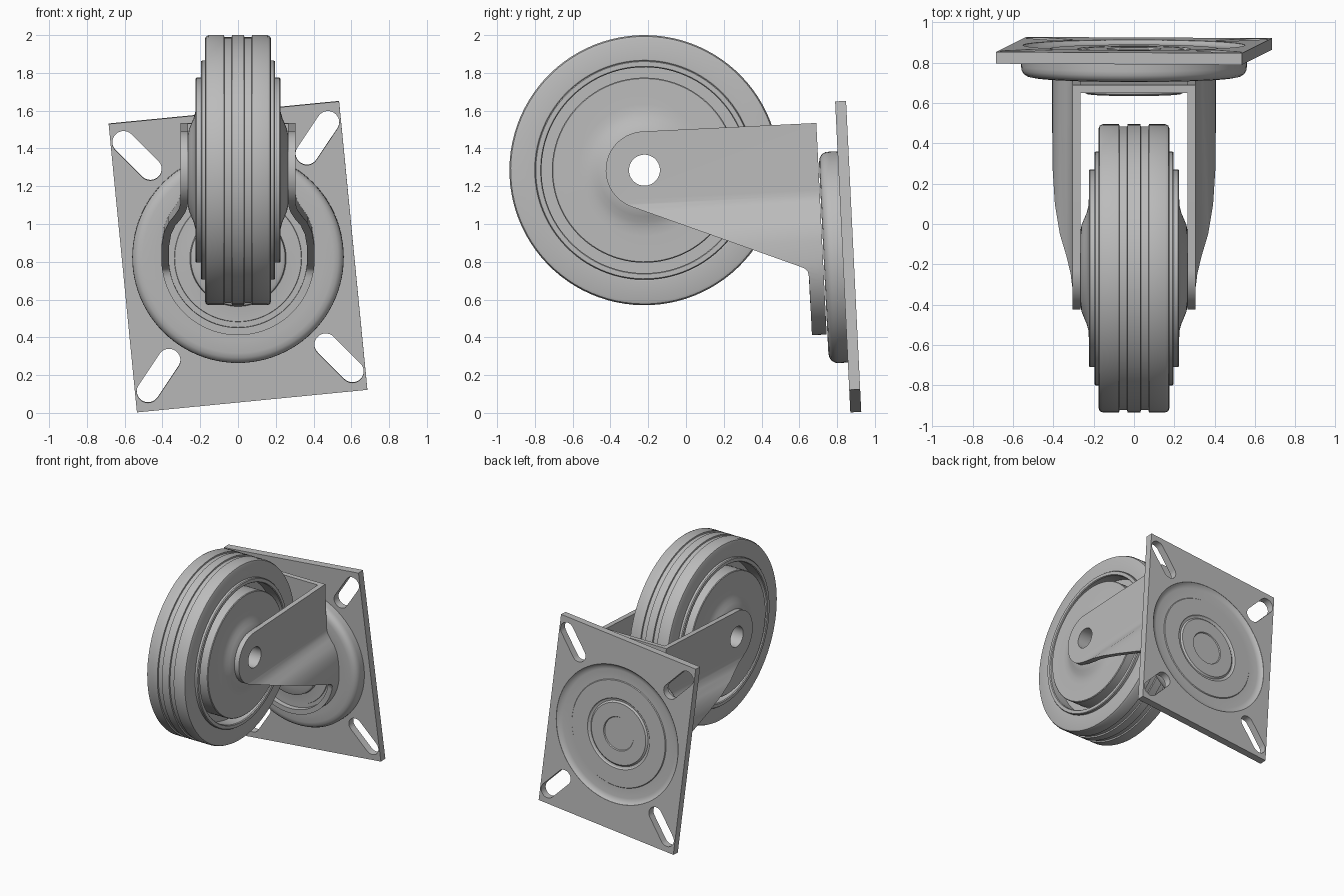
import bpy, bmesh
from math import sin, cos, radians, pi
from mathutils import Matrix, Vector

cube = bpy.data.objects.get("Cube")
if cube:
    bpy.data.objects.remove(cube)

grey = bpy.data.materials.new("steel_grey")
grey.use_nodes = True
COLOUR = (0.5, 0.5, 0.5, 1)
grey.diffuse_color = COLOUR
grey.node_tree.nodes["Principled BSDF"].inputs["Base Color"].default_value = COLOUR

# Frames: wheel centre tilted back a little, swivel axis below it, plate turned on that axis
BASE = Matrix.Translation((0, -0.22, 1.285)) @ Matrix.Rotation(radians(2.8), 4, 'X')
DROP = -0.51
SWIVEL = BASE @ Matrix.Translation((0, 0, DROP))
PLATE = SWIVEL @ Matrix.Rotation(radians(-5.6), 4, 'Y')


def finish(name, bm, frame):
    bmesh.ops.remove_doubles(bm, verts=bm.verts, dist=1e-5)
    bmesh.ops.recalc_face_normals(bm, faces=bm.faces)
    mesh = bpy.data.meshes.new(name)
    bm.to_mesh(mesh)
    bm.free()
    mesh.materials.append(grey)
    ob = bpy.data.objects.new(name, mesh)
    ob.matrix_world = frame
    bpy.context.collection.objects.link(ob)
    return ob


def lathe(name, profile, axis, frame, closed=False):
    """Spin (radius, along) points about the X or Y axis."""
    bm = bmesh.new()
    vs = [bm.verts.new((a, 0, r) if axis == 'X' else (0, a, r)) for r, a in profile]
    pairs = list(zip(vs, vs[1:])) + ([(vs[-1], vs[0])] if closed else [])
    edges = [bm.edges.new(p) for p in pairs]
    direction = (1, 0, 0) if axis == 'X' else (0, 1, 0)
    bmesh.ops.spin(bm, geom=vs + edges, cent=(0, 0, 0), axis=direction,
                   angle=2 * pi, steps=96, use_merge=False)
    return finish(name, bm, frame)


def prism(name, outline, axis, start, end, frame):
    """Extrude a flat outline along X (points are y, z) or Y (points are x, z)."""
    bm = bmesh.new()
    face = bm.faces.new([bm.verts.new((start, u, v) if axis == 'X' else (u, start, v))
                         for u, v in outline])
    out = bmesh.ops.extrude_face_region(bm, geom=[face])
    move = Vector((end - start, 0, 0) if axis == 'X' else (0, end - start, 0))
    bmesh.ops.translate(bm, vec=move, verts=[g for g in out['geom']
                                             if isinstance(g, bmesh.types.BMVert)])
    return finish(name, bm, frame)


def arc(cx, cz, r, a0, a1, n):
    return [(cx + r * cos(radians(a0 + (a1 - a0) * i / n)),
             cz + r * sin(radians(a0 + (a1 - a0) * i / n))) for i in range(n + 1)]


def boolean(ob, cutter, operation):
    mod = ob.modifiers.new("cut", 'BOOLEAN')
    mod.operation, mod.object, mod.solver = operation, cutter, 'EXACT'
    bpy.context.view_layer.update()
    bpy.context.view_layer.objects.active = ob
    bpy.ops.object.modifier_apply(modifier=mod.name)
    bpy.data.objects.remove(cutter)


parts = []

# Tyre with two shallow tread grooves
half = [(0.57, 0.165), (0.585, 0.175), (0.695, 0.175), (0.708, 0.17), (0.715, 0.155),
        (0.715, 0.074), (0.704, 0.072), (0.704, 0.034), (0.715, 0.032)]
parts.append(lathe("tyre", half + [(r, -x) for r, x in reversed(half)], 'X', BASE, True))

# Wheel core: bored hub, domed disc, recessed channel and rim lip
half = [(0.083, 0.265), (0.19, 0.265), (0.215, 0.26), (0.245, 0.248), (0.275, 0.235),
        (0.31, 0.226), (0.35, 0.224), (0.485, 0.224), (0.49, 0.219), (0.49, 0.09),
        (0.545, 0.09), (0.545, 0.19), (0.55, 0.197), (0.575, 0.197), (0.58, 0.19),
        (0.58, 0.16)]
parts.append(lathe("wheel_core", half + [(r, -x) for r, x in reversed(half)], 'X', BASE, True))

# Fork: pressed sheet following a flared U, trimmed to the side profile
side = [(0.285, 0.22), (0.285, -0.15), (0.286, -0.18), (0.296, -0.215), (0.32, -0.255),
        (0.35, -0.295), (0.373, -0.35), (0.384, -0.42)]
path = side + arc(0, DROP, 0.386, 0, -180, 40) + [(-x, z) for x, z in reversed(side)]
outer, inner = [], []
for i, p in enumerate(path):
    a, b = path[max(i - 1, 0)], path[min(i + 1, len(path) - 1)]
    t = Vector((b[0] - a[0], b[1] - a[1])).normalized()
    outer.append((p[0] - t.y * 0.02, p[1] + t.x * 0.02))
    inner.append((p[0] + t.y * 0.02, p[1] - t.x * 0.02))
fork = prism("fork", outer + inner[::-1], 'Y', -0.3, 0.921, BASE)
trim = [(0.93, 0.205)] + arc(0, 0, 0.205, 90, 247.6, 32)
trim += [(0.80, -0.551), (0.825, -0.563), (0.838, -0.58), (0.843, -0.61),
         (0.843, -0.95), (0.93, -0.95)]
boolean(fork, prism("trim", trim, 'X', -0.6, 0.6, BASE), 'INTERSECT')
boolean(fork, prism("axle_hole", arc(0, 0, 0.082, 0, 352.5, 47), 'X', -0.6, 0.6, BASE),
        'DIFFERENCE')
parts.append(fork)

# Fork web closing the back of the U
web = [(x, min(z, 0.205)) for x, z in path]
parts.append(prism("fork_web", web, 'Y', 0.882, 0.9205, BASE))

# Raised centre of the fork web
parts.append(lathe("pivot_boss", [(0, 0.852), (0.13, 0.852), (0.14, 0.842), (0.235, 0.842),
                                  (0.25, 0.85), (0.255, 0.872), (0.30, 0.876),
                                  (0.335, 0.876), (0.34, 0.89), (0, 0.89)], 'Y', SWIVEL))

# Swivel dish: rounded race in front, pressed rings behind
parts.append(lathe("swivel_dish", [
    (0, 0.925), (0.44, 0.925), (0.505, 0.925), (0.53, 0.93), (0.548, 0.942), (0.558, 0.96),
    (0.56, 0.98), (0.56, 1.03), (0.551, 1.03), (0.551, 1.083), (0.54, 1.073), (0.525, 1.064),
    (0.505, 1.06), (0.425, 1.06), (0.42, 1.066), (0.28, 1.066), (0.272, 1.058),
    (0.258, 1.055), (0.245, 1.066), (0.135, 1.066), (0.13, 1.058), (0, 1.058)], 'Y', SWIVEL))

# Mounting plate with four slanted slots
W, H = 0.613, 0.768
plate = prism("mounting_plate", [(-W, -H), (W, -H), (W, H), (-W, H)], 'Y', 1.026, 1.084, PLATE)
boolean(plate, prism("dish_hole", arc(0, 0, 0.55, 0, 356.25, 95), 'Y', 0.9, 1.2, PLATE),
        'DIFFERENCE')
for sx in (-1, 1):
    for sz in (-1, 1):
        dx, dz = 0.1 * cos(radians(50.6)), 0.1 * sin(radians(50.6))
        slot = arc(0.48 + dx, 0.586 + dz, 0.06, -39.4, 140.6, 16)
        slot += arc(0.48 - dx, 0.586 - dz, 0.06, 140.6, 320.6, 16)
        slot = [(sx * x, sz * z) for x, z in slot]
        boolean(plate, prism("slot", slot, 'Y', 0.9, 1.2, PLATE), 'DIFFERENCE')
parts.append(plate)

# Smooth the curved faces, keep the pressed edges crisp
bpy.ops.object.select_all(action='DESELECT')
for ob in parts:
    ob.select_set(True)
bpy.context.view_layer.objects.active = parts[0]
bpy.ops.object.shade_smooth_by_angle(angle=radians(32))
